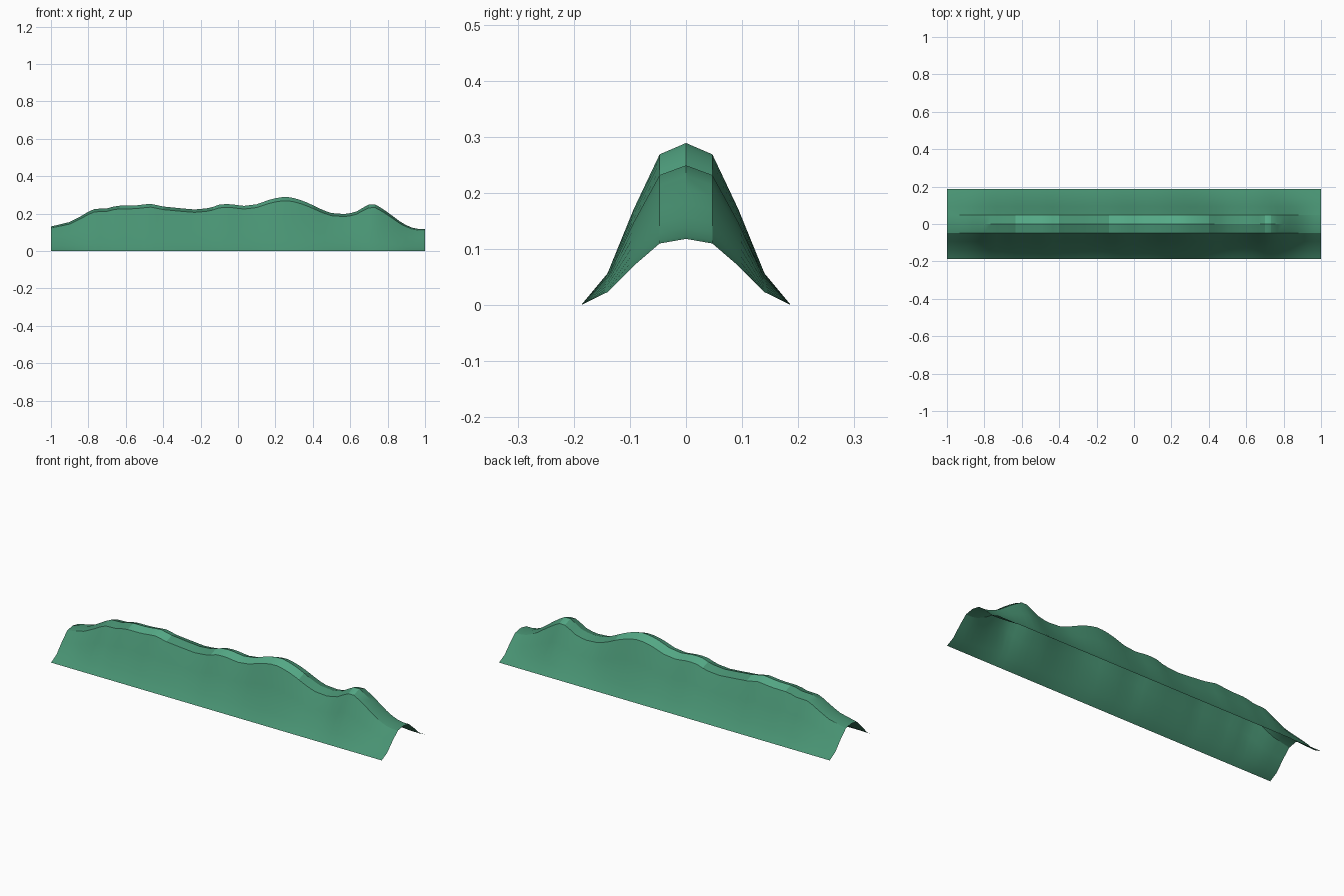
import bpy, bmesh, math

if "Cube" in bpy.data.objects:
    bpy.data.objects.remove(bpy.data.objects["Cube"])

# Crest line: (x, height) samples along the ridge
CREST = [(-1, .131), (-.95, .143), (-.9, .155), (-.85, .18), (-.8, .21), (-.77, .225),
         (-.7, .228), (-.65, .242), (-.55, .243), (-.47, .253), (-.4, .238), (-.3, .228),
         (-.23, .222), (-.15, .230), (-.1, .248), (-.05, .252), (.03, .241), (.1, .25),
         (.17, .275), (.22, .287), (.27, .289), (.32, .278), (.38, .255), (.45, .22),
         (.5, .203), (.58, .197), (.64, .213), (.68, .24), (.71, .253), (.74, .248),
         (.8, .207), (.87, .155), (.92, .127), (.96, .118), (1, .118)]
# Half cross-section: (y, share of crest height)
HALF = [(.187, 0), (.14, .195), (.0935, .59), (.047, .93)]
SECTION = [(-y, s) for y, s in HALF] + [(0, 1)] + [(y, s) for y, s in reversed(HALF)]
SEGMENTS = 60


def material(name, color):
    m = bpy.data.materials.new(name)
    m.diffuse_color = (*color, 1)
    m.use_nodes = True
    m.node_tree.nodes["Principled BSDF"].inputs["Base Color"].default_value = m.diffuse_color
    return m


def crest(x):
    for (x0, z0), (x1, z1) in zip(CREST, CREST[1:]):
        if x <= x1 + 1e-6:
            return z0 + (z1 - z0) * (x - x0) / (x1 - x0)
    return CREST[-1][1]


# Ridge: open sheet swept along x, scaled by the crest line
bm = bmesh.new()
rows = []
for i in range(SEGMENTS + 1):
    x = -1 + 2 * i / SEGMENTS
    rows.append([bm.verts.new((x, y, s * crest(x))) for y, s in SECTION])
for a, b in zip(rows, rows[1:]):
    for j in range(len(SECTION) - 1):
        f = bm.faces.new((a[j], b[j], b[j + 1], a[j + 1]))
        # highest stretches of the crest are lighter
        f.material_index = 1 if f.calc_center_median().z > .232 else 0

mesh = bpy.data.meshes.new("mountain_ridge")
bm.to_mesh(mesh)
bm.free()
mesh.materials.append(material("ridge green", (.065, .29, .17)))
mesh.materials.append(material("crest light green", (.09, .40, .24)))
ridge = bpy.data.objects.new("mountain_ridge", mesh)
bpy.context.collection.objects.link(ridge)

# Smooth slopes with crisp crest edges
bpy.context.view_layer.objects.active = ridge
ridge.select_set(True)
bpy.ops.object.shade_smooth_by_angle(angle=math.radians(30))
